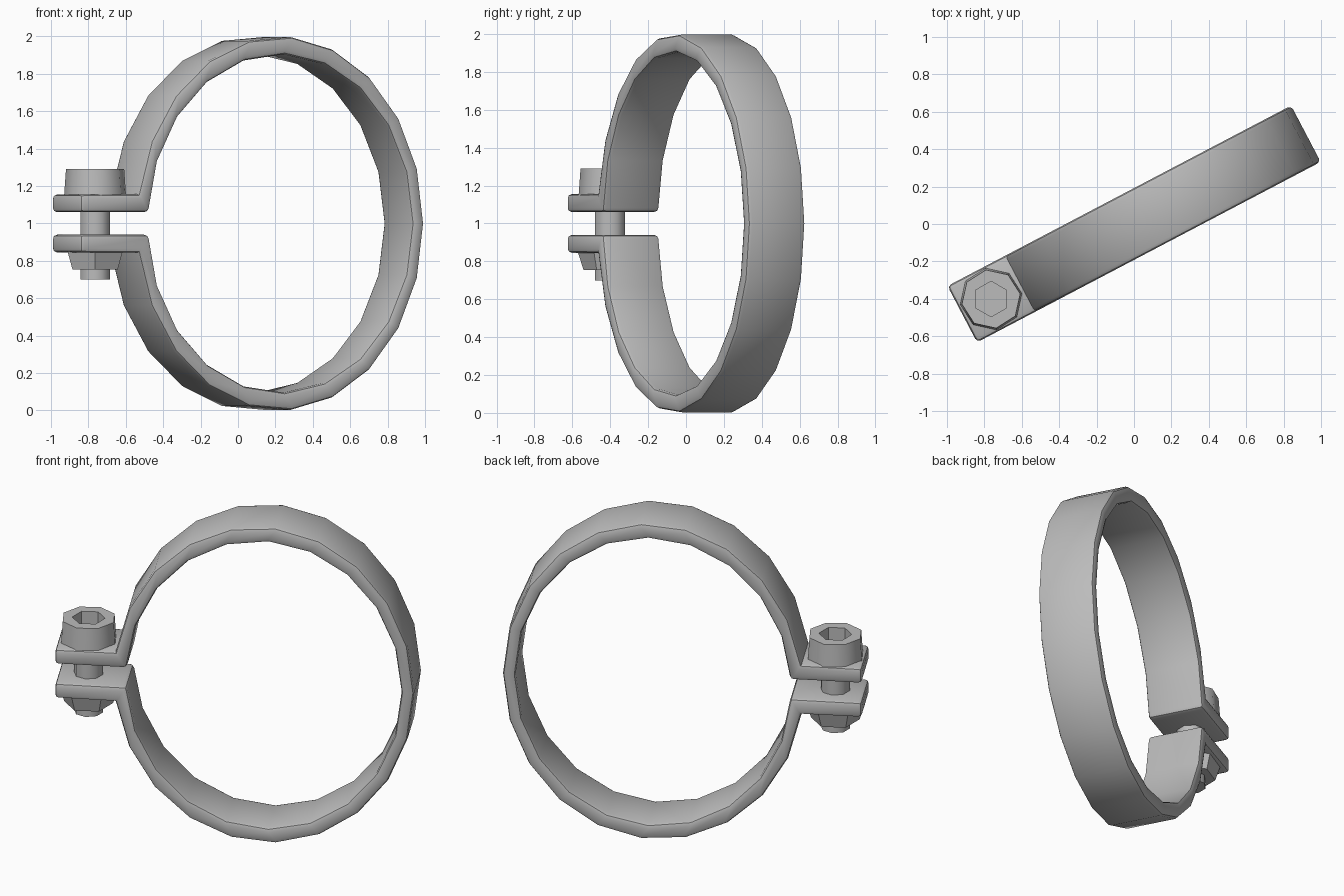
import bpy, bmesh
from math import sin, cos, pi, radians
from mathutils import Matrix

if "Cube" in bpy.data.objects:
    bpy.data.objects.remove(bpy.data.objects["Cube"])

TILT = radians(27.7)      # the whole clamp is turned about z
HALF_WIDTH = 0.17
BOLT_X = -0.863

steel = bpy.data.materials.new("steel grey")
steel.use_nodes = True
GREY = (0.5, 0.5, 0.5, 1)
steel.diffuse_color = GREY
steel.node_tree.nodes["Principled BSDF"].inputs["Base Color"].default_value = GREY


def finish(name, bm, smooth=35):
    bmesh.ops.recalc_face_normals(bm, faces=bm.faces)
    mesh = bpy.data.meshes.new(name)
    bm.to_mesh(mesh)
    bm.free()
    mesh.materials.append(steel)
    obj = bpy.data.objects.new(name, mesh)
    bpy.context.collection.objects.link(obj)
    obj.rotation_euler.z = TILT
    bpy.ops.object.select_all(action='DESELECT')
    obj.select_set(True)
    bpy.context.view_layer.objects.active = obj
    bpy.ops.object.shade_smooth_by_angle(angle=radians(smooth))
    return obj


def arc(a, b, start, steps=20):
    """Open oval arc in the xz plane, from the upper to the lower flange."""
    span = 2 * pi - 2 * start
    angles = [start + span * i / steps for i in range(steps + 1)]
    return [(0.17 - a * cos(t), 1 + b * sin(t)) for t in angles]


def prism(name, sides, r_low, r_high, z_low, z_high, turn=0.0):
    """Upright bolt part centred on the bolt axis."""
    bm = bmesh.new()
    mid = (z_low + z_high) / 2
    place = Matrix.Translation((BOLT_X, 0, mid)) @ Matrix.Rotation(turn - TILT, 4, 'Z')
    bmesh.ops.create_cone(bm, cap_ends=True, segments=sides, radius1=r_low,
                          radius2=r_high, depth=z_high - z_low, matrix=place)
    return finish(name, bm, 50)


# Band with both flanges: paired outer and inner outlines, given depth
TIP = -1.037
outer = [(TIP, 1.155)] + arc(0.868, 1.0, radians(9)) + [(TIP, 0.845)]
inner = [(TIP, 1.06)] + arc(0.795, 0.905, radians(3.8)) + [(TIP, 0.94)]
bm = bmesh.new()
rings = []
for (ox, oz), (ix, iz) in zip(outer, inner):
    rings.append([bm.verts.new(p) for p in (
        (ox, -HALF_WIDTH, oz), (ox, HALF_WIDTH, oz),
        (ix, HALF_WIDTH, iz), (ix, -HALF_WIDTH, iz))])
for a, b in zip(rings, rings[1:]):
    for i in range(4):
        j = (i + 1) % 4
        bm.faces.new((a[i], a[j], b[j], b[i]))
bm.faces.new(rings[0])
bm.faces.new(rings[-1])
bmesh.ops.recalc_face_normals(bm, faces=bm.faces)
sharp = [e for e in bm.edges if e.calc_face_angle_signed(0) > radians(40)]
bmesh.ops.bevel(bm, geom=sharp, offset=0.022, segments=2, profile=0.5,
                affect='EDGES', clamp_overlap=True)
finish("clamp_band", bm)

# Bolt and nut
head = prism("bolt_head", 8, 0.168, 0.158, 1.15, 1.29, radians(10))
prism("bolt_shaft", 8, 0.085, 0.085, 0.70, 1.16, radians(22.5))
prism("nut", 6, 0.14, 0.17, 0.755, 0.85)

# Hexagonal socket cut into the bolt head
cutter = prism("socket_cutter", 6, 0.095, 0.095, 1.20, 1.35)
cutter.hide_render = True
cut = head.modifiers.new("socket", 'BOOLEAN')
cut.operation = 'DIFFERENCE'
cut.solver = 'EXACT'
cut.object = cutter
bpy.context.view_layer.objects.active = head
bpy.ops.object.modifier_apply(modifier=cut.name)
bpy.data.objects.remove(cutter)
